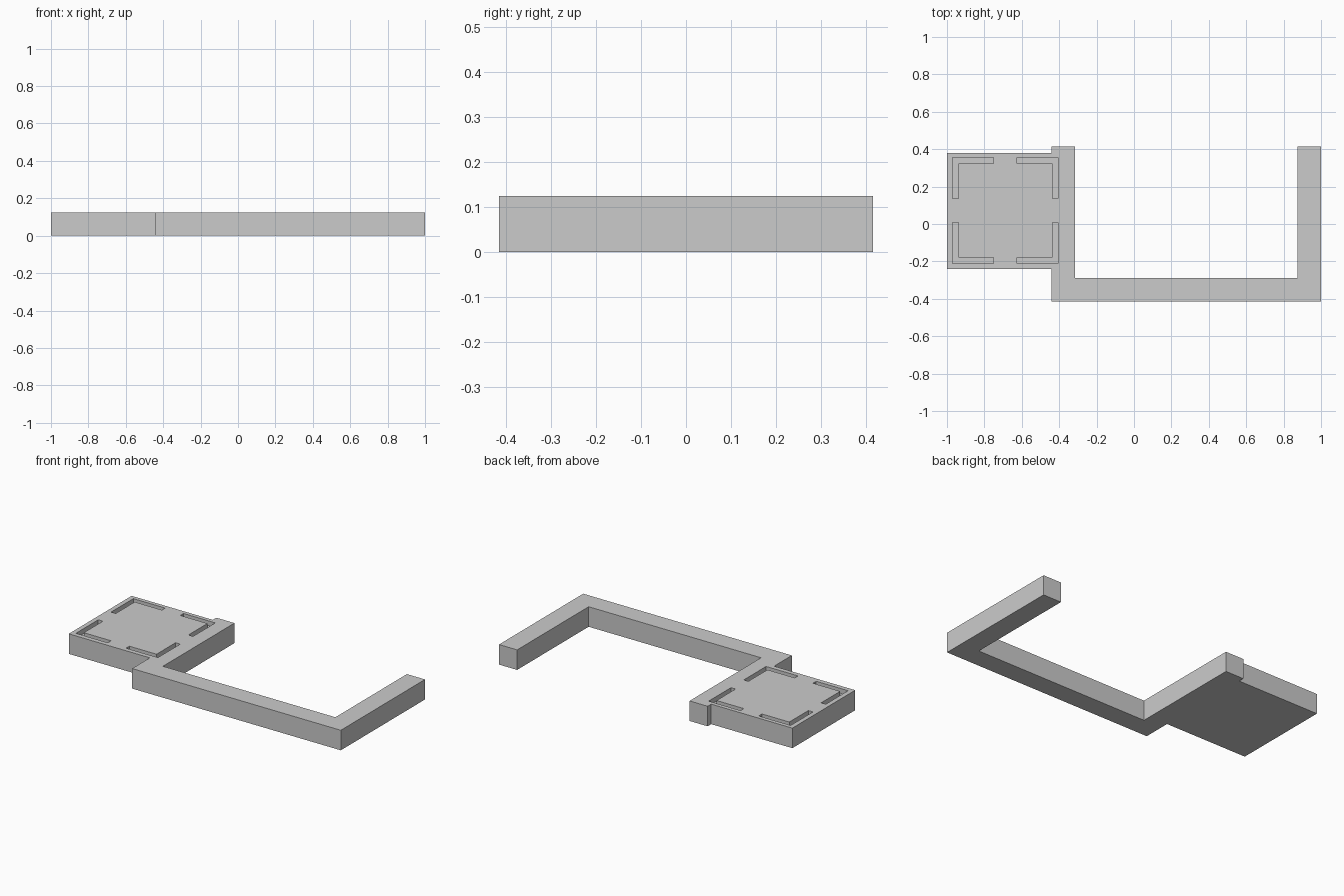
import bpy
import bmesh

cube = bpy.data.objects.get("Cube")
if cube:
    bpy.data.objects.remove(cube, do_unlink=True)

HEIGHT = 0.125
DEPTH = 0.03     # groove depth
GROOVE = 0.032   # groove width
ARM = 0.22       # groove arm length

grey = bpy.data.materials.new("plain grey")
grey.use_nodes = True
colour = (0.6, 0.6, 0.6, 1)
grey.diffuse_color = colour
grey.node_tree.nodes["Principled BSDF"].inputs["Base Color"].default_value = colour


def prism(name, outline, z0, z1):
    """Extrude a flat outline from z0 up to z1."""
    bm = bmesh.new()
    face = bm.faces.new([bm.verts.new((x, y, z0)) for x, y in outline])
    grown = bmesh.ops.extrude_face_region(bm, geom=[face], use_keep_orig=True)
    for v in grown["geom"]:
        if isinstance(v, bmesh.types.BMVert):
            v.co.z = z1
    bmesh.ops.recalc_face_normals(bm, faces=bm.faces)
    mesh = bpy.data.meshes.new(name)
    bm.to_mesh(mesh)
    bm.free()
    mesh.materials.append(grey)
    obj = bpy.data.objects.new(name, mesh)
    bpy.context.collection.objects.link(obj)
    return obj


# U-shaped rail joined to the square pad in one outline
body = prism("pad_and_rail", [
    (-1, -0.24), (-0.44, -0.24), (-0.44, -0.415), (1, -0.415),
    (1, 0.415), (0.875, 0.415), (0.875, -0.29), (-0.315, -0.29),
    (-0.315, 0.415), (-0.44, 0.415), (-0.44, 0.38), (-1, 0.38),
], 0, HEIGHT)

# L-shaped corner grooves, mirrored around the pad centre
cx, cy, half = -0.688, 0.072, 0.283
corner = [(0, 0), (ARM, 0), (ARM, GROOVE), (GROOVE, GROOVE), (GROOVE, ARM), (0, ARM)]
for side, sx in (("right", -1), ("left", 1)):
    for end, sy in (("front", -1), ("back", 1)):
        cutter = prism(f"{end}_{side}_groove_cutter",
                       [(cx + sx * (half - u), cy + sy * (half - v)) for u, v in corner],
                       HEIGHT - DEPTH, HEIGHT + 0.05)
        cutter.hide_render = True
        cutter.hide_set(True)
        cut = body.modifiers.new(f"{end}_{side}_groove", "BOOLEAN")
        cut.operation = "DIFFERENCE"
        cut.solver = "EXACT"
        cut.object = cutter
